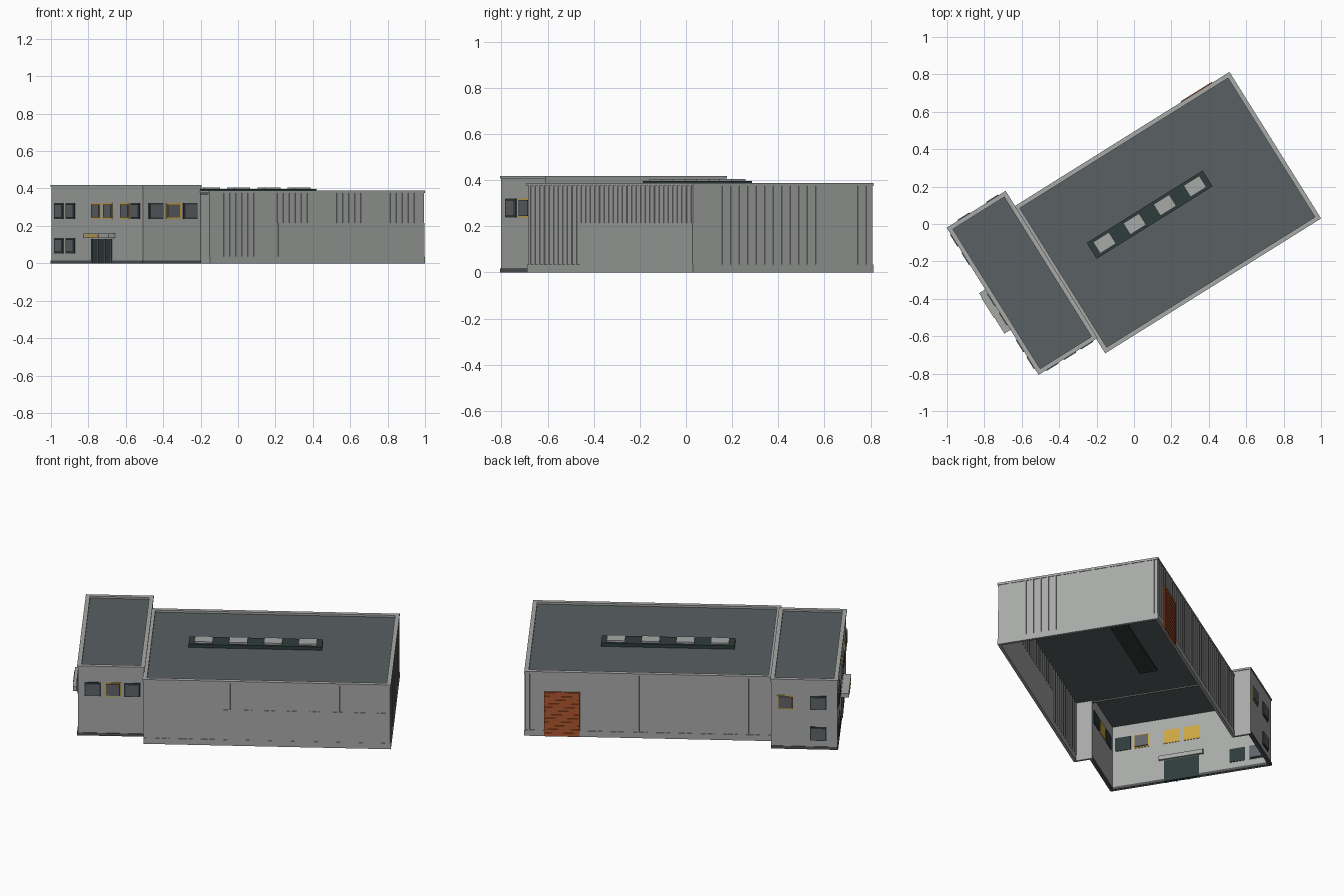
import bpy, bmesh, math
from mathutils import Matrix

if "Cube" in bpy.data.objects:
    bpy.data.objects.remove(bpy.data.objects["Cube"])

ROT = Matrix.Rotation(math.radians(32), 4, 'Z')   # the building is turned on its plot


def mat(name, r, g, b):
    m = bpy.data.materials.new(name)
    m.diffuse_color = (r, g, b, 1)
    m.use_nodes = True
    m.node_tree.nodes["Principled BSDF"].inputs["Base Color"].default_value = m.diffuse_color
    return m


WALL = mat("light grey cladding", .39, .40, .39)
ROOF = mat("slate roof", .10, .115, .125)
DARK = mat("dark grey base", .085, .09, .095)
FRAME = mat("window grey", .12, .125, .14)
GLASS = mat("dark green glass", .028, .046, .045)
GOLD = mat("lit gold glass", .60, .38, .055)
RUST = mat("rust shutter", .42, .095, .028)


def part(name, boxes, material):
    """One object from boxes (u0, u1, v0, v1, z0, z1) in building axes."""
    bm = bmesh.new()
    for u0, u1, v0, v1, z0, z1 in boxes:
        size = Matrix.Diagonal((abs(u1 - u0), abs(v1 - v0), z1 - z0, 1))
        mid = Matrix.Translation(((u0 + u1) / 2, (v0 + v1) / 2, (z0 + z1) / 2))
        bmesh.ops.create_cube(bm, size=1, matrix=ROT @ mid @ size)
    me = bpy.data.meshes.new(name)
    bm.to_mesh(me)
    bm.free()
    me.materials.append(material)
    ob = bpy.data.objects.new(name, me)
    bpy.context.collection.objects.link(ob)
    return ob


# Hall and office footprints (u along the length, v across)
HU0, HU1, HV0, HV1, HZ = -.492, .860, -.501, .415, .375
OU0, OU1, OV0, OV1, OZ = -.856, -.492, -.410, .510, .408
T = .012

FACES = {"hall_right": ('v', HV0, -1), "hall_left": ('v', HV1, 1), "hall_end": ('u', HU1, 1),
         "office_front": ('u', OU0, -1), "office_right": ('v', OV0, -1),
         "office_left": ('v', OV1, 1)}


def on(face, a0, a1, d0, d1, z0, z1):
    """Box on a wall: a along the wall, d outward from its surface."""
    axis, pos, s = FACES[face]
    p, q = pos + s * d0, pos + s * d1
    return (p, q, a0, a1, z0, z1) if axis == 'u' else (a0, a1, p, q, z0, z1)


def ring(u0, u1, v0, v1, w, z0, z1):
    return [(u0, u1, v0, v0 + w, z0, z1), (u0, u1, v1 - w, v1, z0, z1),
            (u0, u0 + w, v0 + w, v1 - w, z0, z1), (u1 - w, u1, v0 + w, v1 - w, z0, z1)]


# Walls, open underneath and between hall and office
part("hall_walls", [on("hall_right", HU0, HU1, -T, 0, 0, HZ),
                    on("hall_left", HU0, HU1, -T, 0, 0, HZ),
                    on("hall_end", HV0 + T, HV1 - T, -T, 0, 0, HZ),
                    (HU0, HU0 + T, HV0 + T, OV0 + T, 0, HZ)], WALL)
part("office_walls", [on("office_front", OV0, OV1, -T, 0, 0, OZ),
                      on("office_right", OU0 + T, OU1, -T, 0, 0, OZ),
                      on("office_left", OU0 + T, OU1, -T, 0, 0, OZ),
                      (OU1 - T, OU1, HV1 - T, OV1 - T, 0, OZ),
                      (OU1 - T, OU1, OV0 + T, HV1 - T, .36, OZ)], WALL)

# Roofs and copings
part("hall_roof", [(HU0, HU1 - T, HV0 + T, HV1 - T, .364, .376)], ROOF)
part("office_roof", [(OU0 + T, OU1 - T, OV0 + T, OV1 - T, .395, .407)], ROOF)
part("hall_coping", ring(HU0 - .005, HU1 + .004, HV0 - .004, HV1 + .004, .024, HZ, .388), WALL)
part("office_coping", ring(OU0 - .004, OU1 + .004, OV0 - .004, OV1 + .004, .024, OZ, .419), WALL)

# Skirting and base
part("hall_skirting", [on("hall_right", HU0, HU1 + .004, 0, .004, 0, .035),
                       on("hall_left", HU0, HU1 + .004, 0, .004, 0, .035),
                       on("hall_end", HV0, HV1, 0, .004, 0, .035)], WALL)
part("office_base", [on("office_front", OV0 - .004, OV1 + .004, -T - .002, .004, 0, .016),
                     on("office_right", OU0, OU1, -T - .002, .004, 0, .016),
                     on("office_left", OU0, OU1, -T - .002, .004, 0, .016)], DARK)

# Cladding ribs, showing on both sides of the sheet
ribs = []
SHUT0, SHUT1 = .56, .755
n = 36
for i in range(n):
    a = HU0 + .02 + i * (HU1 - HU0 - .04) / (n - 1)
    ribs.append(on("hall_right", a - .006, a + .006, -T - .003, .003,
                   .035 if a < -.06 else .215, HZ))
    base = .275 if SHUT0 - .01 < a < SHUT1 + .01 else .035
    ribs.append(on("hall_left", a - .006, a + .006, -T - .003, .003, base, HZ))
n = 21
for i in range(n):
    a = HV0 + .025 + i * (HV1 - HV0 - .05) / (n - 1)
    ribs.append(on("hall_end", a - .006, a + .006, -T - .003, .003, .035, HZ))
part("cladding_ribs", ribs, WALL)
part("plain_lower_panel", [on("hall_right", -.06, HU1, 0, .003, .035, .215)], WALL)

# Roller shutter with slats
part("roller_shutter", [on("hall_left", SHUT0, SHUT1, -T - .002, .006, 0, .268)], RUST)
part("shutter_slats", [on("hall_left", SHUT0, SHUT1, .006, .009, .004 + i * .022, .022 + i * .022)
                       for i in range(12)], RUST)

# Skylight strip and vents
part("skylight_strip", [(-.268, .463, -.052, .048, .355, .396)], GLASS)
part("skylight_vents", [(c - .05, c + .05, -.038, .034, .396, .406)
                        for c in (-.187, .003, .193, .383)], WALL)

# Windows: (wall, centre, lower sill, lit, blind inside)
UP, LOW = .238, .052
windows = [("office_front", .435, UP, 0, 0), ("office_front", .32, UP, 0, 0),
           ("office_front", .06, UP, 1, 0), ("office_front", -.06, UP, 1, 0),
           ("office_front", -.23, UP, 1, 1), ("office_front", -.337, UP, 0, 0),
           ("office_front", .435, LOW, 0, 1), ("office_front", .32, LOW, 0, 0),
           ("office_right", -.774, UP, 0, 0), ("office_right", -.664, UP, 1, 0),
           ("office_right", -.557, UP, 0, 0),
           ("office_left", -.571, UP, 1, 0), ("office_left", -.751, UP, 0, 0),
           ("office_left", -.751, LOW, 0, 0)]
panes = {0: [], 1: []}
plates, blinds = [], []
for face, c, z, lit, blind in windows:
    panes[lit].append(on(face, c - .045, c + .045, -T - .003, .003, z, z + .083))
    plates.append(on(face, c - .038, c + .038, .003, .009, z + .007, z + .076))
    if blind:
        blinds.append(on(face, c - .038, c + .038, -T - .009, -T - .003, z + .007, z + .076))
part("dark_window_panes", panes[0], GLASS)
part("lit_window_panes", panes[1], GOLD)
part("window_plates", plates, FRAME)
part("window_blinds", blinds, FRAME)

# Entrance
part("entrance_door", [on("office_front", -.1, .1, -T - .003, .004, 0, .13)], GLASS)
part("door_mullions", [on("office_front", c - .004, c + .004, .004, .008, 0, .13)
                       for c in (-.096, -.035, .035, .096)], FRAME)
part("entrance_canopy", [on("office_front", -.13, .125, -T - .012, .042, .135, .16)], WALL)
part("canopy_light", [on("office_front", -.03, .1, .042, .045, .141, .154)], GOLD)
